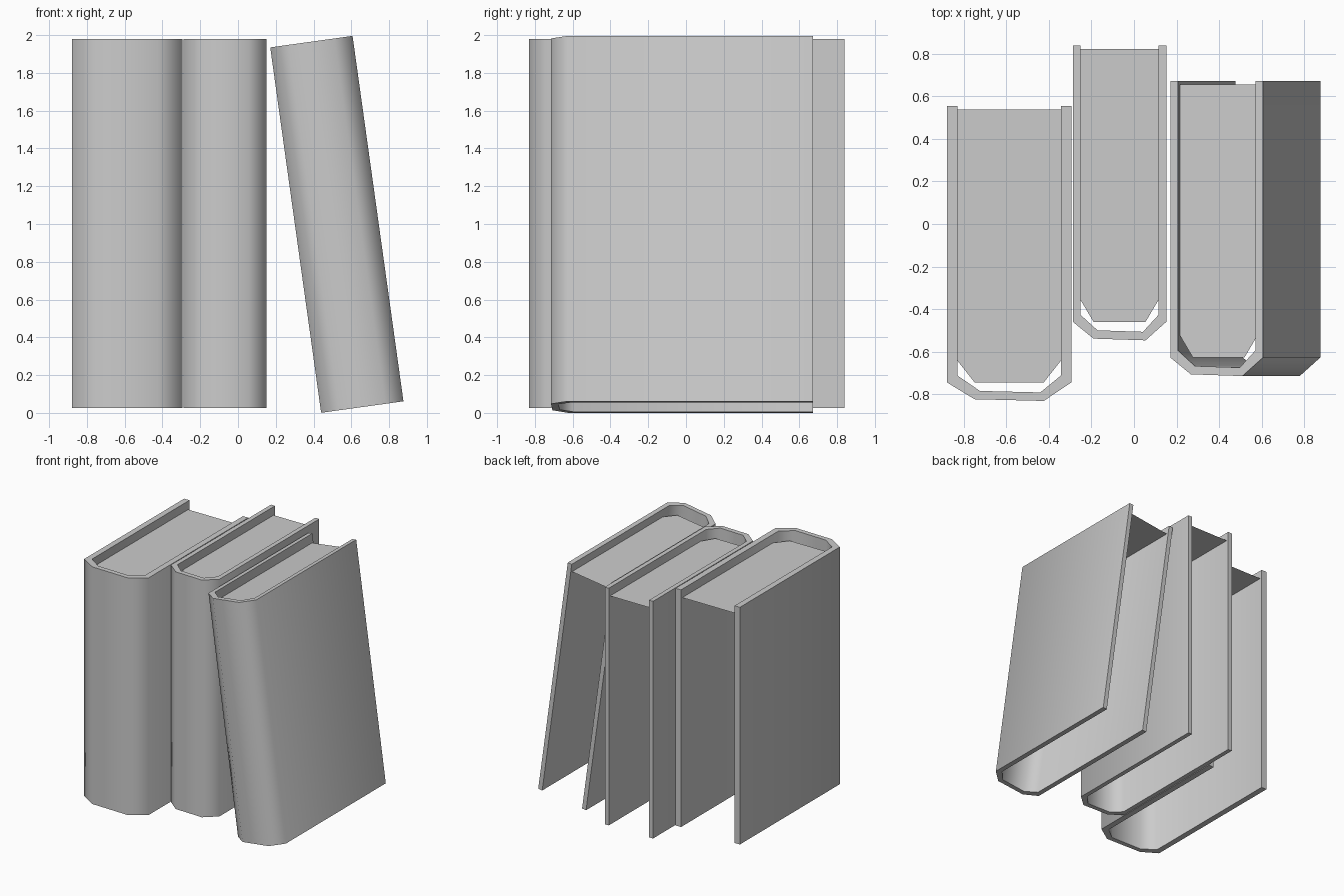
import bpy
import math

if "Cube" in bpy.data.objects:
    bpy.data.objects.remove(bpy.data.objects["Cube"])

HEIGHT = 1.953
RECESS = 0.07

# Cross-section of a book of width 1: fore edge at y = 0, spine towards -y
OUTER = [(-.5, 0), (-.5, -1.30), (-.278, -1.379), (.278, -1.387), (.5, -1.30), (.5, 0)]
INNER = [(-.417, 0), (-.417, -1.267), (-.235, -1.34), (.25, -1.347), (.417, -1.267), (.417, 0)]
PAGES = [(-.417, -.017), (-.417, -1.197), (-.278, -1.30), (.278, -1.30), (.417, -1.197), (.417, -.017)]


def add_object(name, verts, faces, width, location, lean):
    mesh = bpy.data.meshes.new(name)
    mesh.from_pydata([(x * width, y, z) for x, y, z in verts], [], faces)
    ob = bpy.data.objects.new(name, mesh)
    bpy.context.collection.objects.link(ob)
    ob.location = location
    ob.rotation_euler.y = math.radians(lean)
    return ob


def add_book(name, width, location, lean=0):
    # Cover: U-shaped wall with closed rims
    n = len(OUTER)
    ring = OUTER + INNER[::-1]
    m = len(ring)
    verts = [(x, y, z) for z in (0, HEIGHT) for x, y in ring]
    faces = [(i, (i + 1) % m, (i + 1) % m + m, i + m) for i in range(m)]
    for i in range(n - 1):
        rim = (i, i + 1, m - 2 - i, m - 1 - i)
        faces.append(tuple(v + m for v in rim))
        faces.append(rim[::-1])
    cover = add_object(name + "_cover", verts, faces, width, location, lean)
    bpy.ops.object.select_all(action='DESELECT')
    cover.select_set(True)
    bpy.context.view_layer.objects.active = cover
    bpy.ops.object.shade_smooth_by_angle(angle=math.radians(62))

    # Pages: one recessed sheet, open underneath
    add_object(name + "_pages", [(x, y, HEIGHT - RECESS) for x, y in PAGES],
               [tuple(range(len(PAGES)))], width, location, lean)


add_book("wide_book", 0.585, (-0.587, 0.555, 0.027))
add_book("narrow_book", 0.44, (-0.068, 0.84, 0.027))
add_book("leaning_book", 0.44, (0.658, 0.672, 0.031), lean=-7.93)
